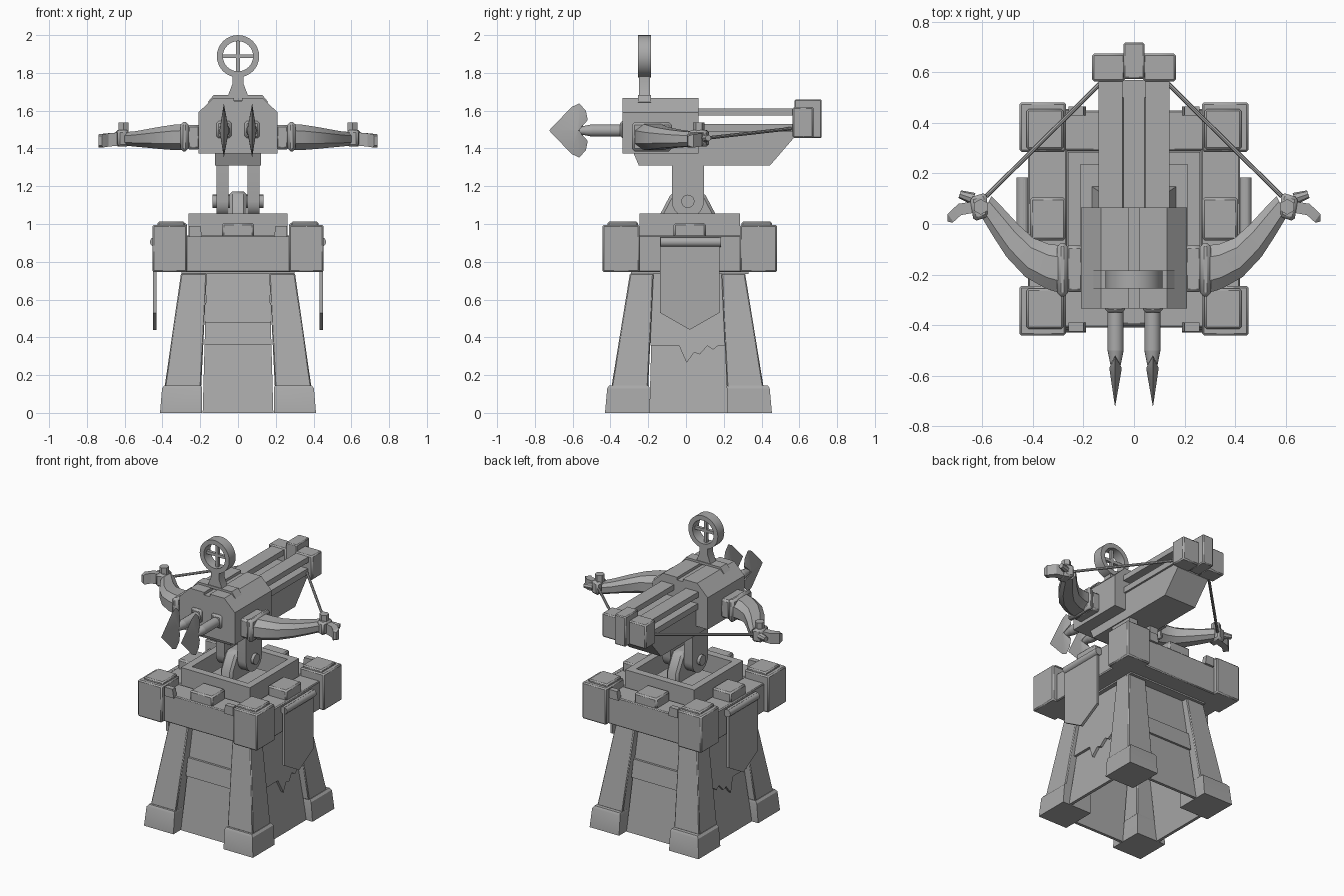
import bpy, bmesh, math
from mathutils import Vector

if "Cube" in bpy.data.objects:
    bpy.data.objects.remove(bpy.data.objects["Cube"])

grey = bpy.data.materials.new("stone_grey")
grey.diffuse_color = (0.4, 0.4, 0.4, 1)
grey.use_nodes = True
grey.node_tree.nodes["Principled BSDF"].inputs["Base Color"].default_value = grey.diffuse_color
CY = 0.02  # tower centre in y


def loft(name, rings, mirror="", bevel=0, y=0, closed=False):
    """Join rings of points into a solid; mirror in x and/or y about (0, y)."""
    bm = bmesh.new()
    vs = [[bm.verts.new(p) for p in r] for r in rings]
    n = len(vs[0])
    pairs = list(zip(vs, vs[1:])) + ([(vs[-1], vs[0])] if closed else [])
    for a, b in pairs:
        for i in range(n):
            j = (i + 1) % n
            bm.faces.new((a[i], a[j], b[j], b[i]))
    if not closed:
        bm.faces.new(vs[0])
        bm.faces.new(vs[-1])
    bmesh.ops.recalc_face_normals(bm, faces=bm.faces)
    me = bpy.data.meshes.new(name)
    bm.to_mesh(me)
    bm.free()
    me.materials.append(grey)
    ob = bpy.data.objects.new(name, me)
    ob.location.y = y
    bpy.context.collection.objects.link(ob)
    if bevel:
        m = ob.modifiers.new("bevel", "BEVEL")
        m.width, m.segments = bevel, 1
    if mirror:
        m = ob.modifiers.new("mirror", "MIRROR")
        m.use_axis = ("x" in mirror, "y" in mirror, False)
        m.use_mirror_merge = False
    return ob


def rect(x0, x1, y0, y1, z):
    return [(x0, y0, z), (x1, y0, z), (x1, y1, z), (x0, y1, z)]


def box(name, x0, x1, y0, y1, z0, z1, **k):
    return loft(name, [rect(x0, x1, y0, y1, z0), rect(x0, x1, y0, y1, z1)], **k)


def prism_x(name, yz, x0, x1, **k):
    return loft(name, [[(x, a, b) for a, b in yz] for x in (x0, x1)], **k)


def prism_y(name, xz, y0, y1, **k):
    return loft(name, [[(a, y, b) for a, b in xz] for y in (y0, y1)], **k)


def rod(name, p, q, r0, r1=None, sides=16, **k):
    p, q = Vector(p), Vector(q)
    d = (q - p).normalized()
    u = d.cross(Vector((0, 0, 1)) if abs(d.z) < .9 else Vector((1, 0, 0))).normalized()
    v = d.cross(u)
    r1 = r0 if r1 is None else r1
    ang = [2 * math.pi * i / sides for i in range(sides)]
    return loft(name, [[c + (u * math.cos(t) + v * math.sin(t)) * r for t in ang]
                       for c, r in ((p, r0), (q, r1))], **k)


# --- tower legs and feet
loft("foot", [rect(.19, .413, .205, .442, 0), rect(.19, .402, .205, .43, .13),
              rect(.195, .39, .21, .42, .145)], mirror="xy", y=.013)
loft("leg", [rect(.195, .388, .208, .402, .14), rect(.165, .302, .18, .305, .738)],
     mirror="xy", bevel=.006, y=.008)


# --- sloping tower walls
def half(z):
    return .365 - .15 * z


def wide(z):
    return .187 - .028 * z


def wall_y(name, z0, z1, out):
    loft(name, [rect(-wide(z), wide(z), half(z) - .02, half(z) + out, z) for z in (z0, z1)],
         mirror="y", y=.013)


wall_y("front_wall", 0, .75, 0)
wall_y("front_wall_band", .36, .48, .015)
loft("side_wall", [rect(half(z) - .02, half(z), -wide(z) - .02, wide(z) + .02, z)
                   for z in (0, .75)], mirror="x", y=.013)
torn = [(-.2, .745), (-.2, .357), (-.05, .357), (-.01, .265), (.03, .32), (.06, .31),
        (.10, .355), (.13, .335), (.16, .357), (.2, .357), (.2, .745)]
loft("side_wall_torn_layer", [[(half(z) + o, a, z) for a, z in torn] for o in (-.01, .018)],
     mirror="x", y=.013)

# --- platform and parapet
box("platform_core", -.3, .3, -.31, .31, .735, .92, y=CY)
box("parapet_side", .265, .42, -.3, .3, .745, .94, mirror="x", bevel=.006, y=CY)
box("parapet_front", -.3, .3, .27, .43, .745, .94, mirror="y", bevel=.006, y=CY)
box("merlon_side", .27, .412, -.085, .085, .93, 1.005, mirror="x", bevel=.01, y=CY)
box("merlon_front", -.085, .085, .275, .422, .93, 1.005, mirror="y", bevel=.01, y=CY)
box("corner_block", .27, .453, .265, .462, .745, .995, mirror="xy", bevel=.008, y=CY)
box("corner_cap", .28, .425, .275, .435, .98, 1.012, mirror="xy", bevel=.008, y=CY)
prism_y("corner_bracket", [(.26, .93), (.19, .93), (.2, .99), (.26, .99)][::-1],
        .41, .445, mirror="xy", y=CY)

# --- raised square frame around the pivot
box("frame_side", .212, .262, -.265, .265, .9, 1.055, mirror="x", y=CY)
box("frame_front", -.212, .212, .215, .265, .9, 1.055, mirror="y", y=CY)

# --- side banners
rod("banner_rod", (.44, -.155, .905), (.44, .165, .905), .026, mirror="x", y=CY)
prism_x("banner", [(-.157, .93), (-.157, .53), (0, .44), (.157, .53), (.157, .93)],
        .432, .45, mirror="x", y=CY)

# --- swivel mount
prism_x("pivot_tongue", [(-.14, .91), (.16, .91), (.155, 1.055), (.105, 1.15), (.08, 1.172),
                         (-.06, 1.172), (-.085, 1.15), (-.135, 1.055)], -.045, .045, bevel=.015)
loft("pivot_base", [rect(-.17, .17, -.12, .15, .91), rect(-.14, .14, -.1, .13, .99)])
rod("pivot_axle", (-.135, .01, 1.12), (.135, .01, 1.12), .035)
arc = [(.01 + .085 * math.cos(t), 1.12 + .085 * math.sin(t))
       for t in [math.pi + math.pi * i / 10 for i in range(11)]]
prism_x("pivot_post", [(-.075, 1.34)] + arc + [(.095, 1.34)], .05, .115, mirror="x")

# --- stock and rails
prism_x("stock", [(-.28, 1.38), (-.25, 1.31), (.445, 1.31), (.57, 1.455), (.57, 1.5),
                  (.05, 1.5), (.05, 1.4)], -.122, .122)
box("stock_track", .045, .135, 0, .57, 1.49, 1.53, mirror="x")
box("top_rail", .045, .14, .04, .59, 1.575, 1.612, mirror="x")
loft("end_block", [rect(.035, .166, .565, .675, 1.455), rect(.035, .166, .565, .675, 1.62)],
     mirror="x", bevel=.008)
box("end_post", -.042, .042, .575, .718, 1.455, 1.66, bevel=.006)

# --- housing
shell = [(-.21, 1.372), (.21, 1.372), (.21, 1.59), (.13, 1.668), (.022, 1.668),
         (.022, 1.65), (-.022, 1.65), (-.022, 1.668), (-.13, 1.668), (-.21, 1.59)]
prism_y("housing", shell, -.335, .065)
box("arrow_guide", .035, .115, -.35, -.3, 1.455, 1.545, mirror="x", bevel=.012)

# --- ring sight
SY = (-.255, -.185)
prism_y("sight_base", [(-.16, 1.645), (-.145, 1.64), (-.125, 1.665), (.125, 1.665), (.145, 1.64),
                       (.16, 1.645), (.13, 1.682), (-.13, 1.682)], *SY)
prism_y("sight_stem", [(-.055, 1.675), (.055, 1.675), (.03, 1.74), (.03, 1.795),
                       (-.03, 1.795), (-.03, 1.74)], -.25, -.19)
loft("sight_ring", [[(r * math.sin(t), y, 1.888 + r * math.cos(t))
                     for r, y in ((.112, SY[0]), (.112, SY[1]), (.08, SY[1]), (.08, SY[0]))]
                    for t in [2 * math.pi * i / 32 for i in range(32)]], closed=True)
box("sight_bar_upright", -.01, .01, -.23, -.21, 1.8, 1.975)
box("sight_bar_level", -.088, .088, -.23, -.21, 1.878, 1.898)

# --- bow arms, right side mirrored to the left
box("arm_socket", .2, .27, -.27, -.085, 1.395, 1.525, mirror="x", bevel=.012)
box("arm_clamp", .262, .305, -.287, -.075, 1.385, 1.54, mirror="x", bevel=.015)


def arm_ring(fx, fy, bx, by, z0, z1):
    f, b, c = Vector((fx, fy, 0)), Vector((bx, by, 0)), .25
    prof = [(0, c), (c, 0), (1 - c, 0), (1, c), (1, 1 - c), (1 - c, 1), (c, 1), (0, 1 - c)]
    return [f.lerp(b, s) + Vector((0, 0, z0 + (z1 - z0) * t)) for s, t in prof]


loft("bow_arm", [arm_ring(*s) for s in (
    (.28, -.278, .28, -.085, 1.39, 1.53), (.35, -.255, .335, -.08, 1.392, 1.525),
    (.43, -.21, .40, -.055, 1.398, 1.513), (.505, -.13, .46, 0, 1.405, 1.5),
    (.56, -.045, .52, .065, 1.41, 1.49), (.605, .03, .565, .11, 1.415, 1.487))], mirror="x")
loft("arm_end_cap", [[(.575, .03, z), (.635, .01, z), (.65, .105, z), (.585, .125, z)]
                     for z in (1.41, 1.497)], mirror="x", bevel=.012)
rod("arm_peg", (.607, .068, 1.48), (.607, .068, 1.537), .031, sides=6, mirror="x")
loft("arm_hook", [[(x0, y0, za), (x1, y1, za), (x1, y1, zb), (x0, y0, zb)]
                  for x0, y0, x1, y1, za, zb in (
                      (.63, .045, .63, .09, 1.415, 1.485), (.685, .035, .695, .08, 1.41, 1.48),
                      (.715, .008, .738, .04, 1.405, 1.475), (.72, .005, .738, .01, 1.415, 1.465))],
     mirror="x")
rod("arm_prong", (.635, .1, 1.455), (.69, .118, 1.455), .024, .016, sides=8, mirror="x")
rod("bow_string", (.585, .11, 1.455), (.135, .555, 1.505), .009, sides=8, mirror="x")

# --- arrows
AX, AZ = .073, 1.495
rod("arrow_shaft", (AX, .5, AZ), (AX, -.5, AZ), .032, mirror="x")
rod("arrow_neck", (AX, -.5, AZ), (AX, -.62, AZ), .032, .008, mirror="x")
up = [(-.725, 0), (-.605, .125), (-.565, .143), (-.53, .105), (-.52, .055), (-.545, .03)]
edge = up + [(y, -z) for y, z in reversed(up[1:])]
loft("arrow_head", [[(AX + s * t, cy + (y - cy) * k, AZ + z * k) for y, z in edge]
                    for s, t, k, cy in ((-1, .024, .04, -.57), (1, .002, 1, -.57),
                                        (1, .024, .04, -.57))], mirror="x")

# --- shading
for ob in bpy.context.collection.objects:
    ob.select_set(True)
    bpy.context.view_layer.objects.active = ob
bpy.ops.object.shade_smooth_by_angle(angle=math.radians(30))
